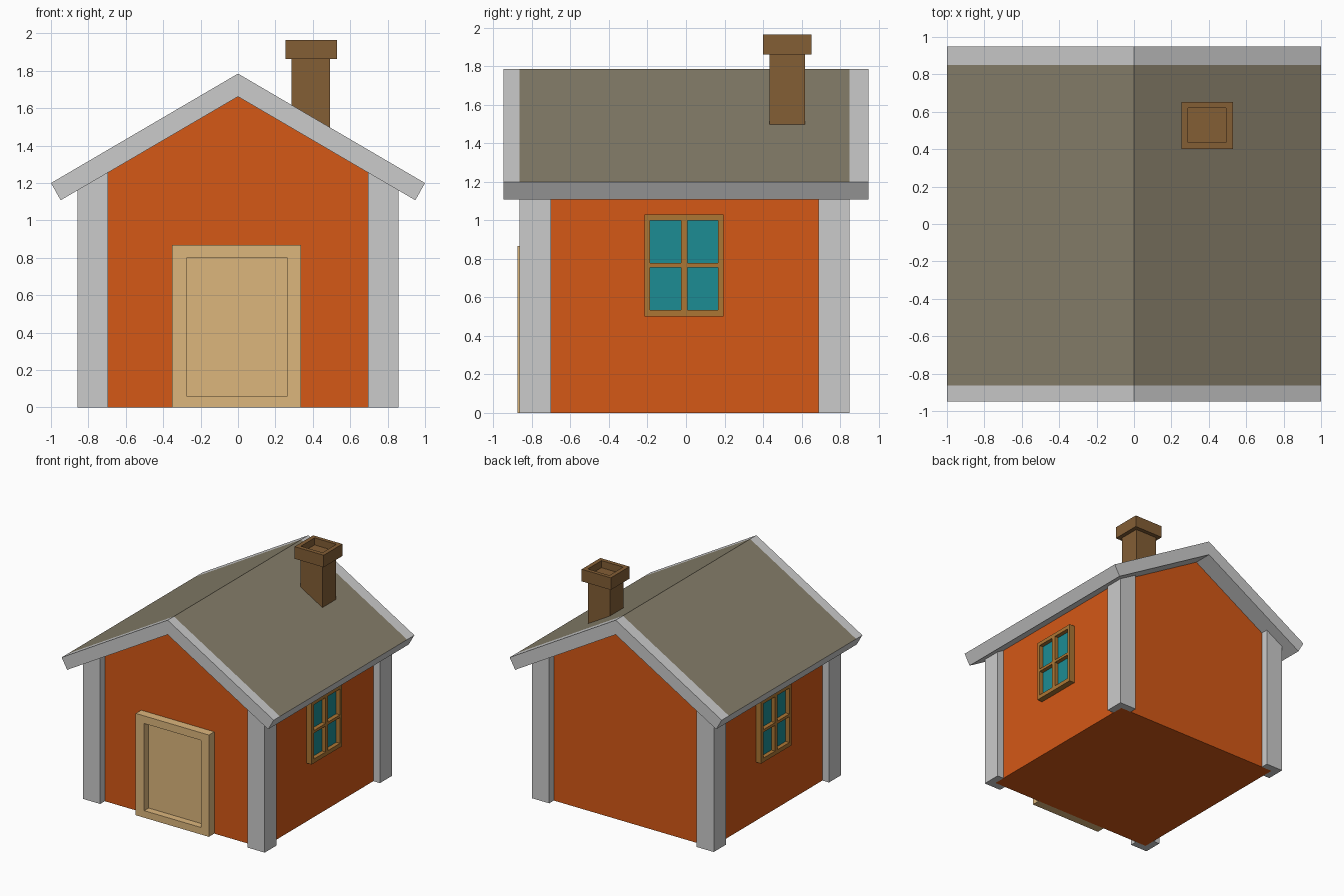
import bpy, bmesh
from mathutils import Matrix

if "Cube" in bpy.data.objects:
    bpy.data.objects.remove(bpy.data.objects["Cube"])


def material(name, rgb):
    m = bpy.data.materials.new(name)
    m.diffuse_color = (*rgb, 1)
    m.use_nodes = True
    m.node_tree.nodes["Principled BSDF"].inputs["Base Color"].default_value = m.diffuse_color
    return m


ORANGE = material("wall_orange", (0.66, 0.098, 0.008))
ROOF = material("roof_brown", (0.24, 0.21, 0.145))
BRICK = material("chimney_brown", (0.227, 0.112, 0.036))
DOOR = material("door_tan", (0.72, 0.468, 0.202))
FRAME = material("window_frame_brown", (0.413, 0.181, 0.034))
GLASS = material("glass_teal", (0.012, 0.263, 0.292))
TRIM = material("trim_grey", (0.55, 0.55, 0.55))

RIDGE, SLOPE, THICK = 1.785, 0.585, 0.123   # roof line, vertical thickness
YC = -0.007                                 # centre of the house body in y


def under(x):
    """Height of the roof underside at x, slightly embedded."""
    return RIDGE - THICK + 0.015 - SLOPE * abs(x)


def finish(name, bm, mats):
    bmesh.ops.recalc_face_normals(bm, faces=bm.faces)
    me = bpy.data.meshes.new(name)
    bm.to_mesh(me)
    bm.free()
    for m in mats:
        me.materials.append(m)
    ob = bpy.data.objects.new(name, me)
    bpy.context.collection.objects.link(ob)
    return ob


def loft(name, rings, mats, paint=lambda section, side: 0):
    """Closed solid through rings with equal vertex counts."""
    bm = bmesh.new()
    vs = [[bm.verts.new(p) for p in r] for r in rings]
    n = len(rings[0])
    for s in range(len(vs) - 1):
        for i in range(n):
            j = (i + 1) % n
            f = bm.faces.new((vs[s][i], vs[s][j], vs[s + 1][j], vs[s + 1][i]))
            f.material_index = paint(s, i)
    bm.faces.new(vs[0])
    bm.faces.new(vs[-1])
    return finish(name, bm, mats)


def panel(name, us, vs, front, thick, recess, axes, mats):
    """Slab on a u/v grid; cells with odd column and row are sunk in."""
    bm = bmesh.new()
    grid = [[bm.verts.new((u, v, front)) for v in vs] for u in us]
    holes = []
    for i in range(len(us) - 1):
        for j in range(len(vs) - 1):
            f = bm.faces.new((grid[i][j], grid[i + 1][j],
                              grid[i + 1][j + 1], grid[i][j + 1]))
            if i % 2 and j % 2:
                holes.append(f)
    rim = [e for e in bm.edges if e.is_boundary]
    for f in bmesh.ops.extrude_discrete_faces(bm, faces=holes)["faces"]:
        f.material_index = len(mats) - 1
        bmesh.ops.translate(bm, verts=f.verts, vec=(0, 0, -recess))
    ext = bmesh.ops.extrude_edge_only(bm, edges=rim)["geom"]
    bmesh.ops.translate(bm, vec=(0, 0, -thick),
                        verts=[g for g in ext if isinstance(g, bmesh.types.BMVert)])
    bmesh.ops.holes_fill(bm, edges=[e for e in bm.edges if e.is_boundary], sides=0)
    bm.transform(Matrix(axes).to_4x4())
    return finish(name, bm, mats)


# House body with gable ends
W = 0.795
body = [(-W, 0), (W, 0), (W, under(W)), (0, under(0)), (-W, under(W))]
loft("walls", [[(x, y, z) for x, z in body] for y in (YC - W, YC + W)], [ORANGE])

# Roof: grey slab with brown covering between the end trims
section = [(-1, 1.2), (0, RIDGE), (1, 1.2), (0.948, 1.108),
           (0, RIDGE - THICK), (-0.948, 1.108)]
loft("roof", [[(x, y, z) for x, z in section]
              for y in (-0.948, YC - 0.857, YC + 0.857, 0.948)], [TRIM, ROOF],
     lambda s, i: int(s == 1 and i in (0, 1)))

# L-shaped corner posts wrapped round the walls
I, O = 0.695, 0.857
ell = [(O, O), (I, O), (I, W), (W, W), (W, I), (O, I)]
for sx, side in ((-1, "left"), (1, "right")):
    for sy, end in ((-1, "front"), (1, "back")):
        foot = [(sx * x, YC + sy * y) for x, y in ell]
        loft(f"corner_post_{end}_{side}",
             [[(x, y, 0) for x, y in foot],
              [(x, y, under(x)) for x, y in foot]], [TRIM])

# Door with a sunken panel
panel("door", [-0.352, -0.272, 0.262, 0.338], [0, 0.06, 0.803, 0.868],
      0.875, 0.08, 0.06, ((1, 0, 0), (0, 0, -1), (0, 1, 0)), [DOOR])

# Four-pane window, mirrored to the other side
window = panel("windows", [-0.215, -0.186, -0.027, 0.007, 0.166, 0.195],
               [0.5, 0.535, 0.755, 0.778, 0.998, 1.03],
               0.845, 0.055, 0.035, ((0, 0, 1), (1, 0, 0), (0, 1, 0)), [FRAME, GLASS])
window.modifiers.new("both_sides", "MIRROR").use_axis = (True, False, False)

# Chimney shaft and hollow cap
shaft = [(0.285, 0.433), (0.493, 0.433), (0.493, 0.617), (0.285, 0.617)]
loft("chimney_shaft", [[(x, y, RIDGE - SLOPE * x - 0.03) for x, y in shaft],
                       [(x, y, 1.87) for x, y in shaft]], [BRICK])
panel("chimney_cap", [0.253, 0.288, 0.493, 0.528], [0.4, 0.435, 0.62, 0.652],
      1.965, 0.103, 0.06, ((1, 0, 0), (0, 1, 0), (0, 0, 1)), [BRICK])
